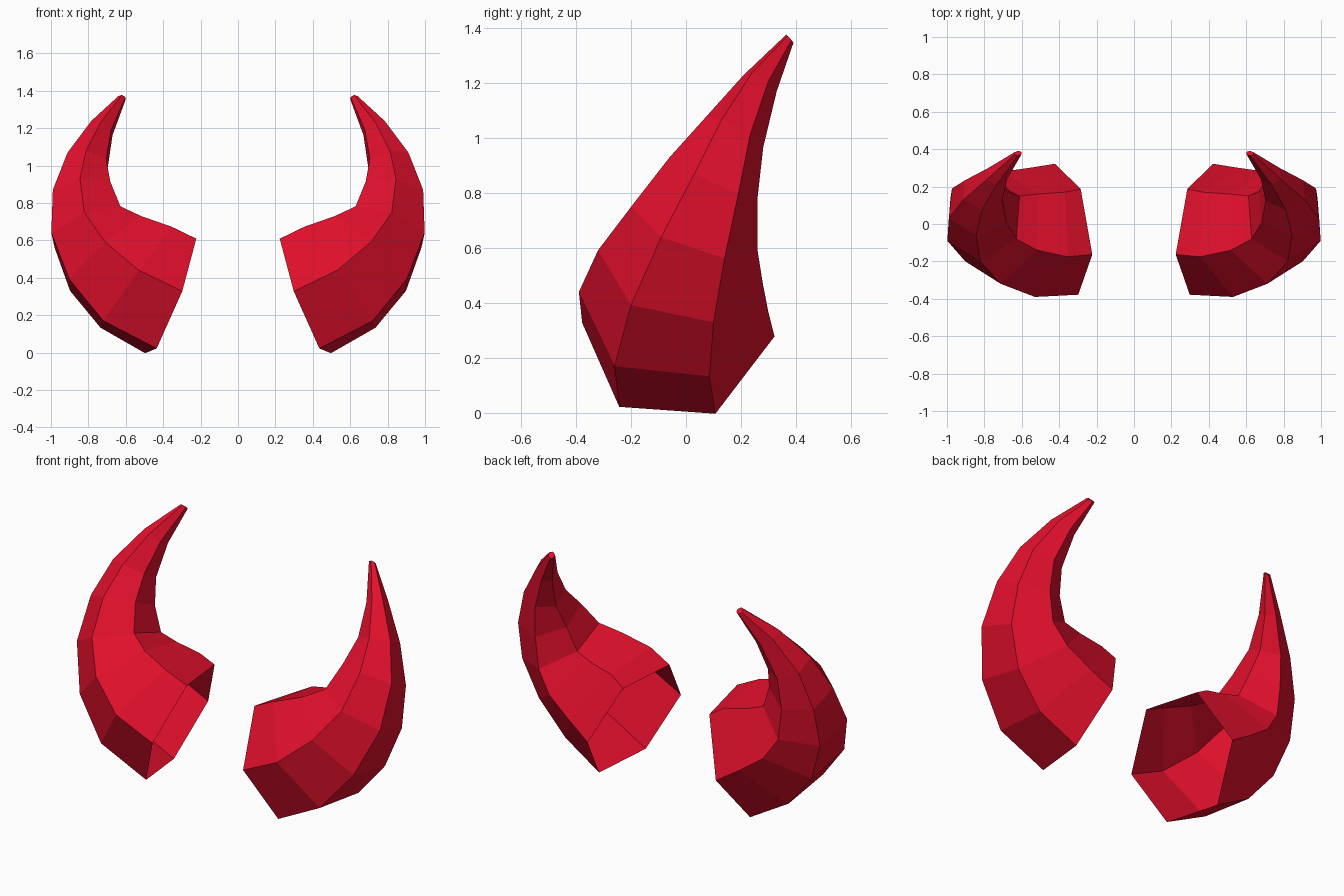
import bpy, bmesh
from mathutils import Vector

if "Cube" in bpy.data.objects:
    bpy.data.objects.remove(bpy.data.objects["Cube"])

red = bpy.data.materials.new("horn_red")
red.diffuse_color = (0.75, 0.005, 0.025, 1)
red.use_nodes = True
red.node_tree.nodes["Principled BSDF"].inputs["Base Color"].default_value = red.diffuse_color

# Hexagonal sections from base to tip: centre, then two neighbouring corners
# (outer and front); the other four corners follow by symmetry.
SECTIONS = [
    ((.36, -.028, .303), (.435, -.243, .022), (.298, -.378, .328)),
    ((.545, -.045, .403), (.72, -.26, .17), (.53, -.39, .44)),
    ((.708, -.02, .53), (.902, -.20, .392), (.712, -.32, .592)),
    ((.805, .03, .672), (.998, -.09, .64), (.822, -.20, .75)),
    ((.828, .10, .855), (.99, .03, .87), (.845, -.06, .93)),
    ((.805, .178, 1.023), (.912, .13, 1.068), (.812, .075, 1.08)),
    ((.728, .27, 1.20), (.785, .24, 1.238), (.735, .21, 1.23)),
    ((.62, .378, 1.362), (.639, .371, 1.372), (.621, .365, 1.377)),
]


def hexagon(centre, outer, front):
    c = Vector(centre)
    u, v = Vector(outer) - c, Vector(front) - c
    return [c + d for d in (u, v, v - u, -u, -v, u - v)]


def make_horn(name, side):
    bm = bmesh.new()
    rings = [[bm.verts.new((p.x * side, p.y, p.z)) for p in hexagon(*s)]
             for s in SECTIONS]
    # Walls, with the base left open
    for a, b in zip(rings, rings[1:]):
        for i in range(6):
            j = (i + 1) % 6
            bm.faces.new((a[i], a[j], b[j], b[i]))
    # Tip cap
    bm.faces.new(rings[-1])
    bmesh.ops.recalc_face_normals(bm, faces=bm.faces)
    # The cap must face up; flip everything if it does not
    bm.faces.ensure_lookup_table()
    bm.normal_update()
    if bm.faces[-1].normal.z < 0:
        bmesh.ops.reverse_faces(bm, faces=bm.faces)
    mesh = bpy.data.meshes.new(name)
    bm.to_mesh(mesh)
    bm.free()
    mesh.materials.append(red)
    bpy.context.collection.objects.link(bpy.data.objects.new(name, mesh))


make_horn("right_horn", 1)
make_horn("left_horn", -1)
